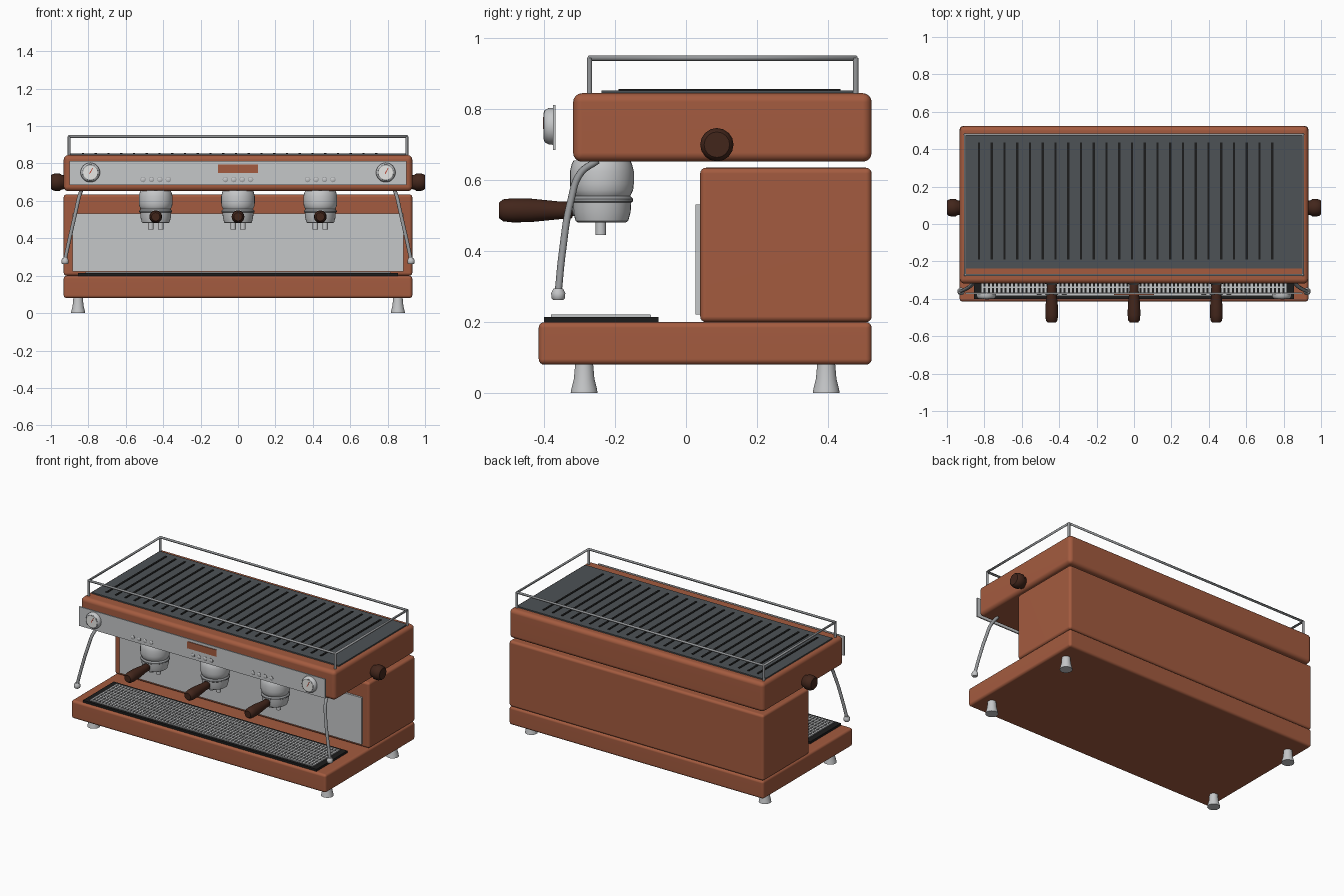
import bpy, bmesh, math
from mathutils import Vector, Matrix

if "Cube" in bpy.data.objects:
    bpy.data.objects.remove(bpy.data.objects["Cube"])


def material(name, r, g, b):
    m = bpy.data.materials.new(name)
    m.diffuse_color = (r, g, b, 1)
    m.use_nodes = True
    m.node_tree.nodes["Principled BSDF"].inputs["Base Color"].default_value = m.diffuse_color
    return m


COPPER = material("copper paint", 0.37, 0.105, 0.05)
STEEL = material("brushed steel", 0.56, 0.57, 0.58)
CHROME = material("dark chrome", 0.3, 0.31, 0.32)
GREY = material("tray grey", 0.075, 0.085, 0.092)
BLACK = material("black", 0.012, 0.012, 0.012)
WOOD = material("dark wood", 0.055, 0.019, 0.011)
WHITE = material("dial white", 0.8, 0.8, 0.78)
RED = material("needle red", 0.5, 0.04, 0.02)


def finish(name, bm, mat, angle=40):
    bmesh.ops.recalc_face_normals(bm, faces=bm.faces)
    me = bpy.data.meshes.new(name)
    bm.to_mesh(me)
    bm.free()
    me.materials.append(mat)
    me.shade_smooth()
    me.set_sharp_from_angle(angle=math.radians(angle))
    ob = bpy.data.objects.new(name, me)
    bpy.context.collection.objects.link(ob)
    return ob


def add_box(bm, lo, hi):
    lo, hi = Vector(lo), Vector(hi)
    mat = Matrix.Translation((lo + hi) / 2) @ Matrix.Diagonal((*(hi - lo), 1))
    bmesh.ops.create_cube(bm, size=1, matrix=mat)


def box(name, lo, hi, mat, bevel=0):
    bm = bmesh.new()
    add_box(bm, lo, hi)
    if bevel:
        bmesh.ops.bevel(bm, geom=bm.edges[:], offset=bevel, segments=4,
                        profile=0.5, affect='EDGES')
    ob = finish(name, bm, mat)
    if bevel:
        ob.modifiers.new("flat sides", 'WEIGHTED_NORMAL')
    return ob


def lathe(name, profile, loc, mat, axis=(0, 0, 1), sides=32):
    """Revolve (radius, height) points about an axis, with closed ends."""
    bm = bmesh.new()
    rings = []
    for r, h in profile:
        rings.append([bm.verts.new((r * math.cos(2 * math.pi * i / sides),
                                    r * math.sin(2 * math.pi * i / sides), h))
                      for i in range(sides)])
    for a, b in zip(rings, rings[1:]):
        for i in range(sides):
            j = (i + 1) % sides
            bm.faces.new((a[i], a[j], b[j], b[i]))
    bm.faces.new(rings[0])
    bm.faces.new(rings[-1])
    rot = Vector(axis).to_track_quat('Z', 'Y').to_matrix().to_4x4()
    bm.transform(Matrix.Translation(loc) @ rot)
    return finish(name, bm, mat)


def tube(name, points, radius, mat, cyclic=False, smooth=False):
    cu = bpy.data.curves.new(name, 'CURVE')
    cu.dimensions = '3D'
    cu.bevel_depth = radius
    cu.bevel_resolution = 3
    cu.use_fill_caps = True
    if smooth:
        sp = cu.splines.new('BEZIER')
        sp.bezier_points.add(len(points) - 1)
        for bp, p in zip(sp.bezier_points, points):
            bp.co = p
            bp.handle_left_type = bp.handle_right_type = 'AUTO'
    else:
        sp = cu.splines.new('POLY')
        sp.points.add(len(points) - 1)
        for sp_p, p in zip(sp.points, points):
            sp_p.co = (*p, 1)
    sp.use_cyclic_u = cyclic
    cu.materials.append(mat)
    ob = bpy.data.objects.new(name, cu)
    bpy.context.collection.objects.link(ob)
    return ob


# Painted housing
box("base", (-0.932, -0.415, 0.08), (0.932, 0.523, 0.2), COPPER, 0.016)
box("body", (-0.932, 0.04, 0.2), (0.932, 0.523, 0.635), COPPER, 0.016)
box("head", (-0.932, -0.318, 0.652), (0.932, 0.523, 0.845), COPPER, 0.025)

# Steel panels
box("backsplash", (-0.885, 0.027, 0.222), (0.885, 0.042, 0.532), STEEL)
box("control_panel", (-0.9, -0.375, 0.685), (0.9, -0.367, 0.812), STEEL)
box("display", (-0.107, -0.379, 0.75), (0.107, -0.374, 0.795), COPPER)

# Cup tray with slots
box("cup_tray", (-0.905, -0.238, 0.84), (0.905, 0.476, 0.853), GREY)
bm = bmesh.new()
for i in range(24):
    x = -0.829 + i * 0.0682
    add_box(bm, (x - 0.006, -0.19, 0.85), (x + 0.006, 0.435, 0.857))
finish("cup_tray_slots", bm, BLACK)

# Cup rail
corners = [(-0.903, -0.272), (0.903, -0.272), (0.903, 0.478), (-0.903, 0.478)]
tube("cup_rail", [(x, y, 0.944) for x, y in corners], 0.008, CHROME, cyclic=True)
for x, y in corners:
    tube("rail_post", [(x, y, 0.835), (x, y, 0.944)], 0.008, CHROME)

# Drip tray and its grate
box("drip_tray", (-0.855, -0.4, 0.195), (0.855, -0.077, 0.214), BLACK)
bm = bmesh.new()
for i in range(73):
    x = -0.81 + i * 0.0225
    add_box(bm, (x - 0.006, -0.38, 0.212), (x + 0.006, -0.1, 0.221))
for i in range(8):
    y = -0.377 + i * 0.0391
    add_box(bm, (-0.816, y - 0.004, 0.212), (0.816, y + 0.004, 0.2205))
finish("drip_grate", bm, STEEL)

# Feet
for x in (-0.855, 0.855):
    for y in (-0.287, 0.395):
        lathe("foot", [(0.038, 0), (0.036, 0.012), (0.029, 0.04), (0.025, 0.085)],
              (x, y, 0), STEEL)

# Brew groups
for gx in (-0.44, 0, 0.44):
    c = (gx, -0.237, 0)
    lathe("brew_head", [(0.074, 0.55), (0.08, 0.555), (0.088, 0.572), (0.09, 0.59),
                        (0.09, 0.625), (0.085, 0.645), (0.08, 0.655)], c, STEEL)
    lathe("locking_ring", [(0.08, 0.535), (0.088, 0.54), (0.088, 0.547), (0.08, 0.556)],
          c, CHROME)
    lathe("filter_basket", [(0.068, 0.481), (0.074, 0.485), (0.081, 0.51), (0.083, 0.542)],
          c, STEEL)
    for s in (-1, 1):
        lathe("spout", [(0.015, 0.446), (0.015, 0.485)],
              (gx + s * 0.026, -0.24, 0), STEEL, sides=16)
    lathe("handle_collar", [(0.018, 0.07), (0.018, 0.095)], (gx, -0.237, 0.517),
          CHROME, (0, -1, 0), 20)
    lathe("filter_handle", [(0.02, 0.083), (0.025, 0.09), (0.025, 0.12), (0.033, 0.2),
                            (0.034, 0.25), (0.031, 0.278), (0.022, 0.29)],
          (gx, -0.237, 0.515), WOOD, (0, -1, 0), 24)
    for k in range(4):
        lathe("button", [(0.012, 0), (0.012, 0.004), (0.009, 0.006)],
              (gx + (k - 1.5) * 0.045, -0.374, 0.714), STEEL, (0, -1, 0), 16)
        lathe("button_rim", [(0.0145, 0), (0.0145, 0.002)],
              (gx + (k - 1.5) * 0.045, -0.374, 0.714), CHROME, (0, -1, 0), 16)

for s in (-1, 1):
    # Pressure gauges
    g = (s * 0.79, -0.374, 0.752)
    lathe("gauge_case", [(0.052, 0), (0.052, 0.012), (0.045, 0.024), (0.041, 0.026)],
          g, STEEL, (0, -1, 0))
    lathe("gauge_ring", [(0.043, 0.02), (0.042, 0.0265)], g, CHROME, (0, -1, 0))
    lathe("gauge_dial", [(0.038, 0.02), (0.038, 0.0275)], g, WHITE, (0, -1, 0))
    bm = bmesh.new()
    add_box(bm, (-0.002, -0.002, -0.008), (0.002, 0.002, 0.028))
    bm.transform(Matrix.Translation((g[0], -0.401, g[2])) @ Matrix.Rotation(0.5, 4, 'Y'))
    finish("gauge_needle", bm, RED)
    # Side knobs
    lathe("steam_knob", [(0.036, -0.005), (0.04, 0.012), (0.047, 0.022), (0.047, 0.045),
                         (0.042, 0.062), (0.036, 0.068)],
          (s * 0.932, 0.087, 0.7), WOOD, (s, 0, 0), 16)
    # Steam wands
    tube("steam_wand", [(s * 0.838, -0.25, 0.655), (s * 0.85, -0.297, 0.62),
                        (s * 0.868, -0.325, 0.54), (s * 0.9, -0.348, 0.4),
                        (s * 0.925, -0.36, 0.285)], 0.01, CHROME, smooth=True)
    lathe("wand_tip", [(0.014, 0.262), (0.019, 0.268), (0.02, 0.282), (0.013, 0.295)],
          (s * 0.925, -0.36, 0), STEEL, sides=20)
